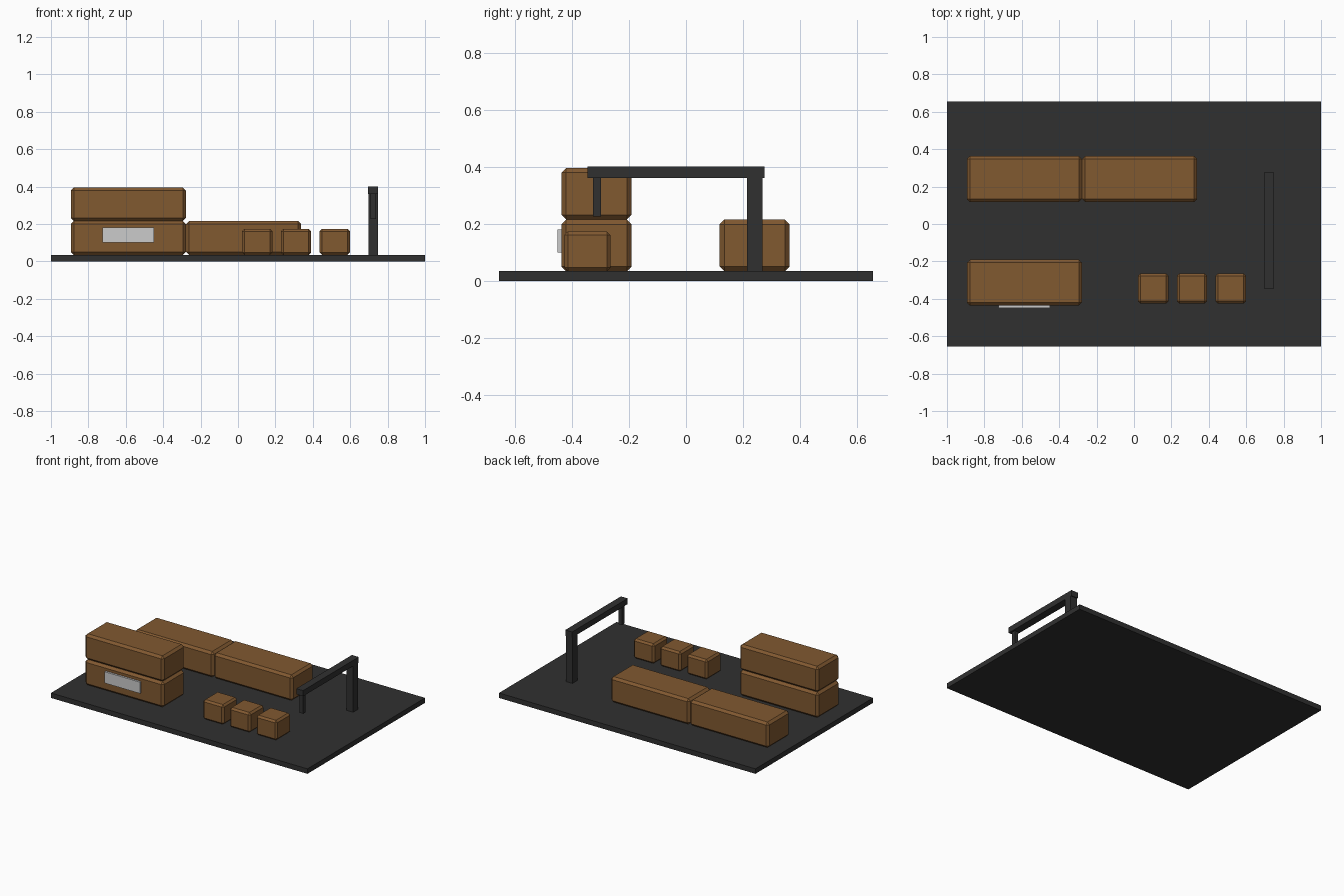
import bpy

if "Cube" in bpy.data.objects:
    bpy.data.objects.remove(bpy.data.objects["Cube"])


def material(name, rgb):
    m = bpy.data.materials.new(name)
    m.diffuse_color = (*rgb, 1)
    m.use_nodes = True
    m.node_tree.nodes["Principled BSDF"].inputs["Base Color"].default_value = m.diffuse_color
    return m


dark = material("dark_metal", (0.03, 0.03, 0.03))
brown = material("brown_crate", (0.22, 0.10, 0.03))


def box(name, x, y, z, mat=None, chamfer=0):
    """Box from (min, max) ranges with an optional flat chamfer."""
    bpy.ops.mesh.primitive_cube_add(size=1, location=[(r[0] + r[1]) / 2 for r in (x, y, z)])
    ob = bpy.context.object
    ob.name = name
    ob.scale = [r[1] - r[0] for r in (x, y, z)]
    bpy.ops.object.transform_apply(location=False, rotation=False, scale=True)
    if mat:
        ob.data.materials.append(mat)
    if chamfer:
        mod = ob.modifiers.new("chamfer", "BEVEL")
        mod.width = chamfer
        mod.segments = 1
    return ob


FLOOR = 0.035

# Ground slab
box("yard_slab", (-1, 1), (-0.655, 0.655), (0, FLOOR), dark)

# Long containers: front stack of two, back row of two
LONG_W, LONG_H = 0.615, 0.181
for i in range(2):
    z = FLOOR + i * LONG_H
    box(f"stacked_container_{i + 1}", (-0.894, -0.894 + LONG_W), (-0.436, -0.191),
        (z, z + LONG_H - 0.001), brown, 0.016)
    x = -0.894 + i * 0.617
    box(f"back_container_{i + 1}", (x, x + LONG_W), (0.118, 0.363),
        (FLOOR, FLOOR + LONG_H - 0.001), brown, 0.016)

# Pale label panel on the lower front container
box("label_panel", (-0.725, -0.45), (-0.45, -0.43), (0.10, 0.18))

# Row of small crates
for i in range(3):
    x = 0.022 + i * 0.207
    box(f"small_crate_{i + 1}", (x, x + 0.162), (-0.426, -0.264),
        (FLOOR, 0.174), brown, 0.013)

# Crane: tall post, overhead beam, hanging hoist
box("crane_post", (0.698, 0.749), (0.213, 0.268), (FLOOR, 0.38), dark)
box("crane_beam", (0.696, 0.749), (-0.345, 0.275), (0.361, 0.401), dark)
box("crane_hoist", (0.709, 0.737), (-0.326, -0.298), (0.227, 0.38), dark)
